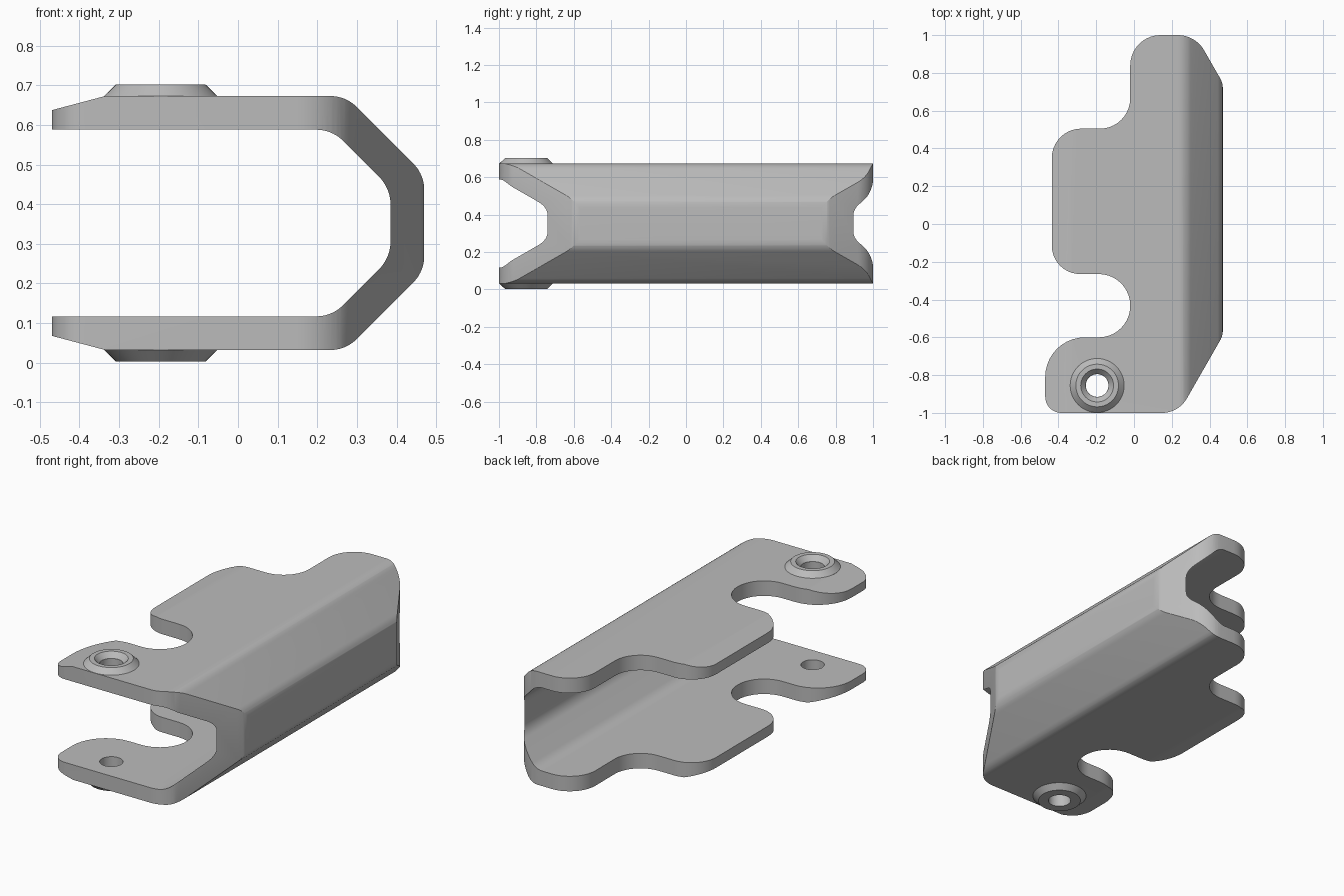
import bpy, bmesh, math
from mathutils import Vector

cube = bpy.data.objects.get("Cube")
if cube:
    bpy.data.objects.remove(cube)

MID = 0.3525  # height of the mirror plane between the two flanges

steel = bpy.data.materials.new("grey steel")
steel.use_nodes = True
GREY = (0.5, 0.5, 0.5, 1)
steel.diffuse_color = GREY
steel.node_tree.nodes["Principled BSDF"].inputs["Base Color"].default_value = GREY


def rounded(corners, steps=10):
    """Polygon from (x, y, radius) corners, each corner rounded by an arc."""
    points = []
    for i, (x, y, r) in enumerate(corners):
        p = Vector((x, y))
        if r == 0:
            points.append(p)
            continue
        a = (Vector(corners[i - 1][:2]) - p).normalized()
        b = (Vector(corners[(i + 1) % len(corners)][:2]) - p).normalized()
        half = a.angle(b) / 2
        centre = p + (a + b).normalized() * r / math.sin(half)
        start = p + a * r / math.tan(half) - centre
        end = p + b * r / math.tan(half) - centre
        sweep = math.pi - 2 * half
        for k in range(steps + 1):
            t = k / steps
            points.append(centre + (start * math.sin((1 - t) * sweep)
                                    + end * math.sin(t * sweep)) / math.sin(sweep))
    return points


def prism(name, points, place, direction):
    """Extrude a flat polygon; place maps its 2D points into space."""
    bm = bmesh.new()
    face = bm.faces.new([bm.verts.new(place(p)) for p in points])
    new = bmesh.ops.extrude_face_region(bm, geom=[face])["geom"]
    bmesh.ops.translate(bm, vec=direction,
                        verts=[v for v in new if isinstance(v, bmesh.types.BMVert)])
    bmesh.ops.recalc_face_normals(bm, faces=bm.faces)
    return finish(name, bm)


def finish(name, bm):
    mesh = bpy.data.meshes.new(name)
    bm.to_mesh(mesh)
    bm.free()
    mesh.materials.append(steel)
    obj = bpy.data.objects.new(name, mesh)
    bpy.context.collection.objects.link(obj)
    return obj


def activate(obj):
    bpy.ops.object.select_all(action="DESELECT")
    obj.select_set(True)
    bpy.context.view_layer.objects.active = obj


def boolean(obj, cutter, operation):
    mod = obj.modifiers.new("cut", "BOOLEAN")
    mod.object, mod.operation, mod.solver = cutter, operation, "EXACT"
    activate(obj)
    bpy.ops.object.modifier_apply(modifier=mod.name)
    bpy.data.objects.remove(cutter)


# Folded channel section: upper half, then mirrored to the lower half
outer = [(-0.55, 0.616, 0), (-0.335, 0.673, 0), (0.272, 0.673, 0.095), (0.47, 0.475, 0.095)]
inner = [(0.385, 0.44, 0.1), (0.237, 0.588, 0.095), (-0.55, 0.588, 0)]
flip = lambda pts: [(x, 2 * MID - z, r) for x, z, r in reversed(pts)]
section = rounded(outer + flip(outer) + flip(inner) + inner)
bracket = prism("bracket", section, lambda p: (p.x, -1.1, p.y), (0, 2.2, 0))

# Plan outline: two tabs, a slot, a rear lobe and clipped corners
plan = rounded([
    (-0.47, -1, 0.085), (0.236, -1, 0.15), (0.47, -0.592, 0.1),
    (0.47, 0.747, 0.1), (0.325, 1, 0.16), (-0.02, 1, 0.16),
    (-0.02, 0.505, 0.16), (-0.435, 0.505, 0.155), (-0.435, -0.265, 0.15),
    (-0.02, -0.265, 0.166), (-0.02, -0.6, 0.166), (-0.47, -0.6, 0.21)])
boolean(bracket, prism("outline", plan, lambda p: (p.x, p.y, -0.1), (0, 0, 1)), "INTERSECT")

# Pivot hole through both flanges
HOLE = Vector((-0.195, -0.855))
SIDES = 48
ring = [HOLE + 0.06 * Vector((math.cos(a), math.sin(a)))
        for a in (2 * math.pi * k / SIDES for k in range(SIDES))]
boolean(bracket, prism("hole", ring, lambda p: (p.x, p.y, -0.1), (0, 0, 1)), "DIFFERENCE")

# Soften the outer edges of the clipped ends
bm = bmesh.new()
bm.from_mesh(bracket.data)
bmesh.ops.remove_doubles(bm, verts=bm.verts, dist=0.0005)


def is_end(n):
    return abs(n.z) < 0.01 and n.x > 0.3 and abs(n.y) > 0.4


def is_outside(n):
    return abs(n.y) < 0.01 and n.x > 0.3 and abs(n.z) > 0.3


soft = [e for e in bm.edges if len(e.link_faces) == 2
        and any(is_end(f.normal) for f in e.link_faces)
        and any(is_outside(f.normal) for f in e.link_faces)]
bmesh.ops.bevel(bm, geom=soft, offset=0.025, segments=4, profile=0.5,
                affect="EDGES", clamp_overlap=True)
bm.to_mesh(bracket.data)
bm.free()


# Raised bosses; only the upper one is countersunk
def boss(name, profile, sign):
    bm = bmesh.new()
    verts = [bm.verts.new((HOLE.x + r, HOLE.y, MID + sign * (z - MID))) for r, z in profile]
    edges = [bm.edges.new((verts[i - 1], verts[i])) for i in range(len(verts))]
    bmesh.ops.spin(bm, geom=verts + edges, cent=(HOLE.x, HOLE.y, 0), axis=(0, 0, 1),
                   angle=2 * math.pi, steps=SIDES)
    bmesh.ops.remove_doubles(bm, verts=bm.verts, dist=0.0001)
    bmesh.ops.recalc_face_normals(bm, faces=bm.faces)
    return finish(name, bm)


rim = [(0.06, 0.66), (0.143, 0.66), (0.143, 0.673), (0.113, 0.702)]
upper = boss("upper_boss", rim + [(0.087, 0.702), (0.06, 0.672)], 1)
lower = boss("lower_boss", rim + [(0.06, 0.702)], -1)

for obj in (bracket, upper, lower):
    activate(obj)
    bpy.ops.object.shade_smooth_by_angle(angle=math.radians(28))
